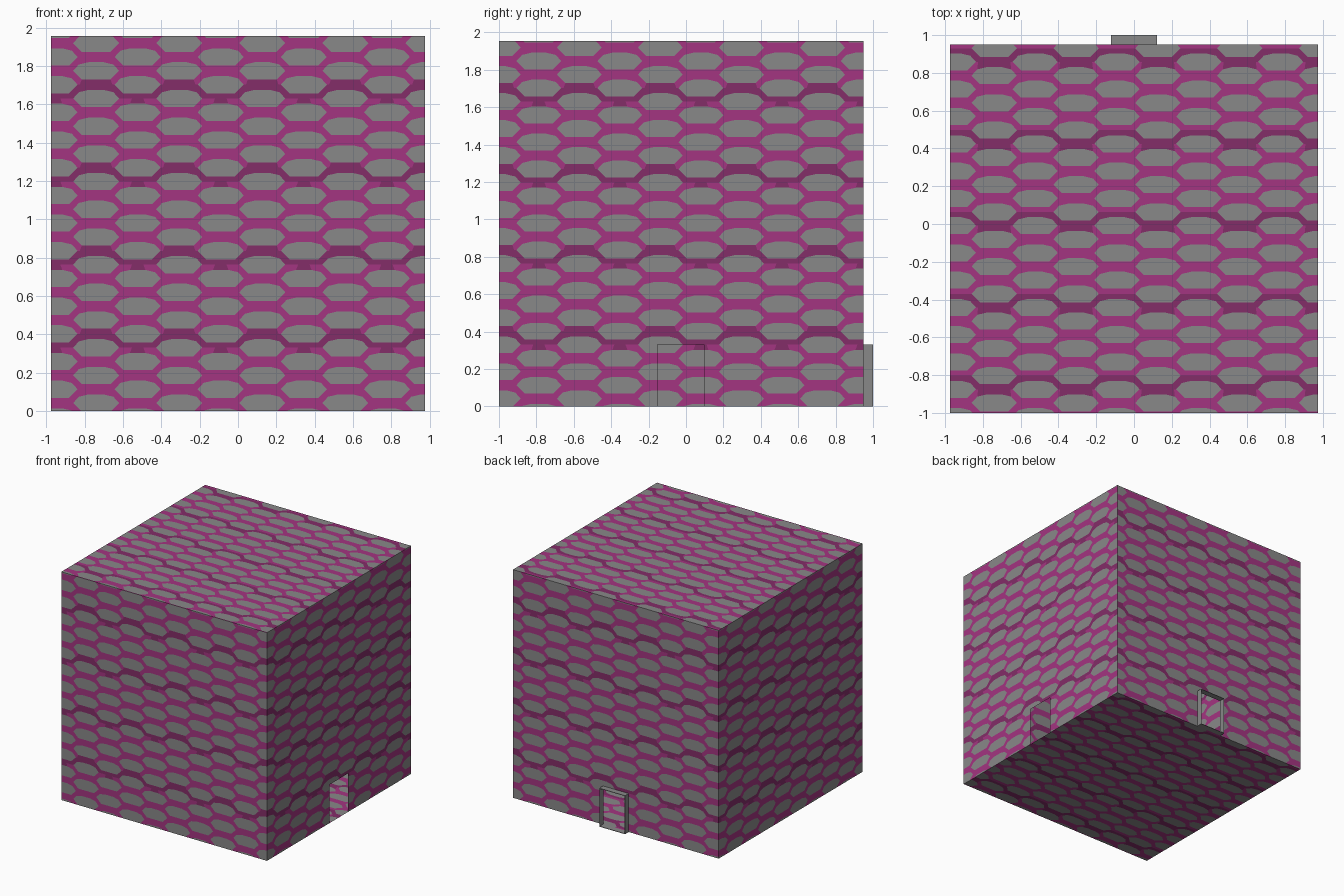
import bpy, bmesh
from mathutils import Vector

if "Cube" in bpy.data.objects:
    bpy.data.objects.remove(bpy.data.objects["Cube"])


def material(name, rgb):
    m = bpy.data.materials.new(name)
    m.diffuse_color = (*rgb, 1)
    m.use_nodes = True
    m.node_tree.nodes["Principled BSDF"].inputs["Base Color"].default_value = m.diffuse_color
    return m


GREY = material("grey scale", (0.25, 0.25, 0.25))
PINK = material("magenta", (0.37, 0.035, 0.22))
DARK = material("dark magenta", (0.23, 0.026, 0.14))

# Repeating pattern: staggered hexagon cells, each with a grey scallop inside
A, B = 0.4333, 0.1444
H, P, Q = B / 2, 0.085, 0.1316
SCALLOP = [(.12, 0), (.09, .033), (.04, .045), (-.04, .045),
           (-.09, .033), (-.12, 0), (-.075, -.045), (.075, -.045)]
CELL = [(Q, 0), (P, H), (.03, H), (-.03, H), (-P, H), (-Q, 0), (-P, -H), (P, -H)]


def panel(name, place, flip, lo, hi, phase, band, hole=None):
    """Patterned sheet from lo to hi in (u, v), with an optional doorway."""
    bm = bmesh.new()

    def face(pts, mat):
        f = bm.faces.new([bm.verts.new((x, y, 0)) for x, y in pts])
        f.material_index = mat

    for i in range(-14, 15):
        for j in range(-16, 17):
            cu = phase[0] + i * A / 2
            cv = phase[1] + j * B + (i % 2) * H
            if not (lo[0] - .2 < cu < hi[0] + .2 and lo[1] - .1 < cv < hi[1] + .1):
                continue
            inner = [(cu + x, cv + y) for x, y in SCALLOP]
            outer = [(cu + x, cv + y) for x, y in CELL]
            face(inner, 0)
            for k in range(8):
                n = (k + 1) % 8
                quad = [outer[k], outer[n], inner[n], inner[k]]
                mid = sum(q[1] for q in quad) / 4
                off = (mid - band + A / 2) % A - A / 2
                face(quad, 2 if abs(off) < 0.055 else 1)
    bmesh.ops.remove_doubles(bm, verts=bm.verts, dist=0.0005)

    def cut(co, no, clear):
        bmesh.ops.bisect_plane(bm, geom=bm.verts[:] + bm.edges[:] + bm.faces[:],
                               plane_co=(*co, 0), plane_no=no, clear_outer=clear)

    # trim to the wall outline, then open the doorway
    cut(lo, (-1, 0, 0), True)
    cut(lo, (0, -1, 0), True)
    cut(hi, (1, 0, 0), True)
    cut(hi, (0, 1, 0), True)
    if hole:
        u0, u1, top = hole
        cut((u0, 0), (1, 0, 0), False)
        cut((u1, 0), (1, 0, 0), False)
        cut((0, top), (0, 1, 0), False)
        gone = []
        for f in bm.faces:
            c = f.calc_center_median()
            if u0 < c.x < u1 and c.y < top:
                gone.append(f)
        bmesh.ops.delete(bm, geom=gone, context='FACES')
    for v in bm.verts:
        v.co = Vector(place(v.co.x, v.co.y))
    if flip:
        bmesh.ops.reverse_faces(bm, faces=bm.faces[:])
    finish(name, bm, (GREY, PINK, DARK))


def finish(name, bm, mats):
    me = bpy.data.meshes.new(name)
    bm.to_mesh(me)
    bm.free()
    for m in mats:
        me.materials.append(m)
    bpy.context.collection.objects.link(bpy.data.objects.new(name, me))


def box(name, lo, hi):
    bm = bmesh.new()
    bmesh.ops.create_cube(bm, size=1)
    for v in bm.verts:
        v.co = [(a + b) / 2 + c * (b - a) for a, b, c in zip(lo, hi, v.co)]
    finish(name, bm, (GREY,))


# Hollow room
X, Y0, Y1, Z = 0.975, -1.0, 0.95, 1.955
WALL_X = ((-X, 0), (X, Z), (-.74, .0415), .37)
WALL_Y = ((Y0, 0), (Y1, Z), (-.57, .0415), .37)
SLAB = ((-X, Y0), (X, Y1), (-.74, .93 - 6 * B), .02)
panel("front_wall", lambda u, v: (u, Y0, v), False, *WALL_X)
panel("back_wall", lambda u, v: (u, Y1, v), True, *WALL_X, hole=(-.12, .12, .33))
panel("right_wall", lambda u, v: (X, u, v), False, *WALL_Y, hole=(-.153, .095, .33))
panel("left_wall", lambda u, v: (-X, u, v), True, *WALL_Y)
panel("roof", lambda u, v: (u, v, Z), False, *SLAB)
panel("floor", lambda u, v: (u, v, 0), True, *SLAB)

# Thin door surround sticking out of the back wall
T = 0.004
box("left_jamb", (-.122, Y1, 0), (-.122 + T, 1, .33))
box("right_jamb", (.122 - T, Y1, 0), (.122, 1, .33))
box("lintel", (-.122, Y1, .33 - T), (.122, 1, .33))
box("threshold", (-.122, Y1, 0), (.122, 1, T))
